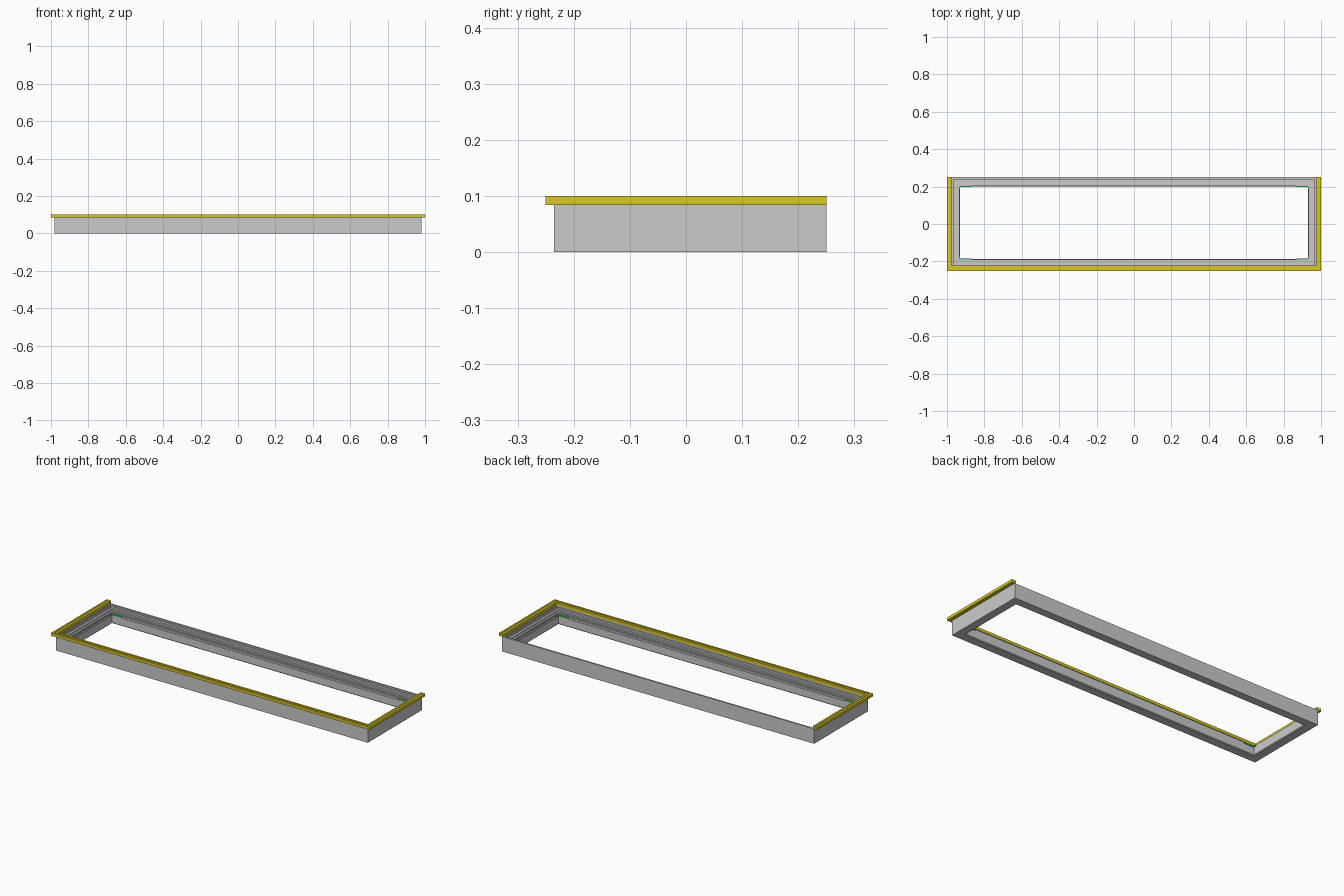
import bpy, bmesh

if "Cube" in bpy.data.objects:
    bpy.data.objects.remove(bpy.data.objects["Cube"])

X0, X1, Y0, Y1 = -0.98, 0.98, -0.235, 0.25   # outer faces of the frame


def make_object(name, bm, color=None):
    bmesh.ops.recalc_face_normals(bm, faces=bm.faces)
    mesh = bpy.data.meshes.new(name)
    bm.to_mesh(mesh)
    bm.free()
    obj = bpy.data.objects.new(name, mesh)
    bpy.context.collection.objects.link(obj)
    if color:
        mat = bpy.data.materials.new(name + "_color")
        mat.diffuse_color = color
        mat.use_nodes = True
        mat.node_tree.nodes["Principled BSDF"].inputs["Base Color"].default_value = mat.diffuse_color
        mesh.materials.append(mat)
    return obj


def sweep(name, profile, stations, closed, color=None):
    """Sweep a closed (inset, height) profile through mitred corners.
    Each station is (x, y, inset direction x, inset direction y)."""
    bm = bmesh.new()
    rings = [[bm.verts.new((x + dx * d, y + dy * d, z)) for d, z in profile]
             for x, y, dx, dy in stations]
    n, m = len(profile), len(rings)
    for i in range(m if closed else m - 1):
        a, b = rings[i], rings[(i + 1) % m]
        for j in range(n):
            k = (j + 1) % n
            bm.faces.new((a[j], a[k], b[k], b[j]))
    if not closed:
        bm.faces.new(rings[0])
        bm.faces.new(rings[-1])
    return make_object(name, bm, color)


# Stepped frame extrusion, mitred at all four corners
frame_profile = [(0, 0), (0, 0.084), (0.010, 0.084), (0.010, 0.076), (0.014, 0.076),
                 (0.014, 0.066), (0.026, 0.066), (0.026, 0.058), (0.036, 0.058),
                 (0.036, 0.050), (0.041, 0.050), (0.041, 0.056), (0.046, 0.056),
                 (0.046, 0.046), (0.049, 0.046), (0.049, 0.004), (0.045, 0)]
ring = [(X0, Y0, 1, 1), (X1, Y0, -1, 1), (X1, Y1, -1, -1), (X0, Y1, 1, -1)]
sweep("frame", frame_profile, ring, True)

# Yellow edge trim on the front and both sides, open at the back
trim_profile = [(-0.020, 0.084), (-0.020, 0.100), (-0.010, 0.100), (-0.010, 0.097),
                (-0.004, 0.097), (-0.004, 0.100), (0.007, 0.100), (0.007, 0.084)]
path = [(X0, Y1, 1, 0), (X0, Y0 + 0.005, 1, 1), (X1, Y0 + 0.005, -1, 1), (X1, Y1, -1, 0)]
sweep("edge_trim", trim_profile, path, False, (0.70, 0.58, 0.02, 1))

# Green angle brackets lying on the inner lip at each corner
for sx, xn in ((1, "left"), (-1, "right")):
    for sy, yn in ((1, "front"), (-1, "back")):
        x = (X0 if sx > 0 else X1) + sx * 0.046
        y = (Y0 if sy > 0 else Y1) + sy * 0.046
        w, lx, ly = 0.005, 0.065, 0.015
        outline = [(0, 0), (lx, 0), (lx, w), (w, w), (w, ly), (0, ly)]
        bm = bmesh.new()
        face = bm.faces.new([bm.verts.new((x + sx * u, y + sy * v, 0.047))
                             for u, v in outline])
        top = bmesh.ops.extrude_face_region(bm, geom=[face])["geom"]
        verts = [g for g in top if isinstance(g, bmesh.types.BMVert)]
        bmesh.ops.translate(bm, verts=verts, vec=(0, 0, 0.008))
        make_object(f"corner_bracket_{yn}_{xn}", bm, (0.05, 0.55, 0.10, 1))
